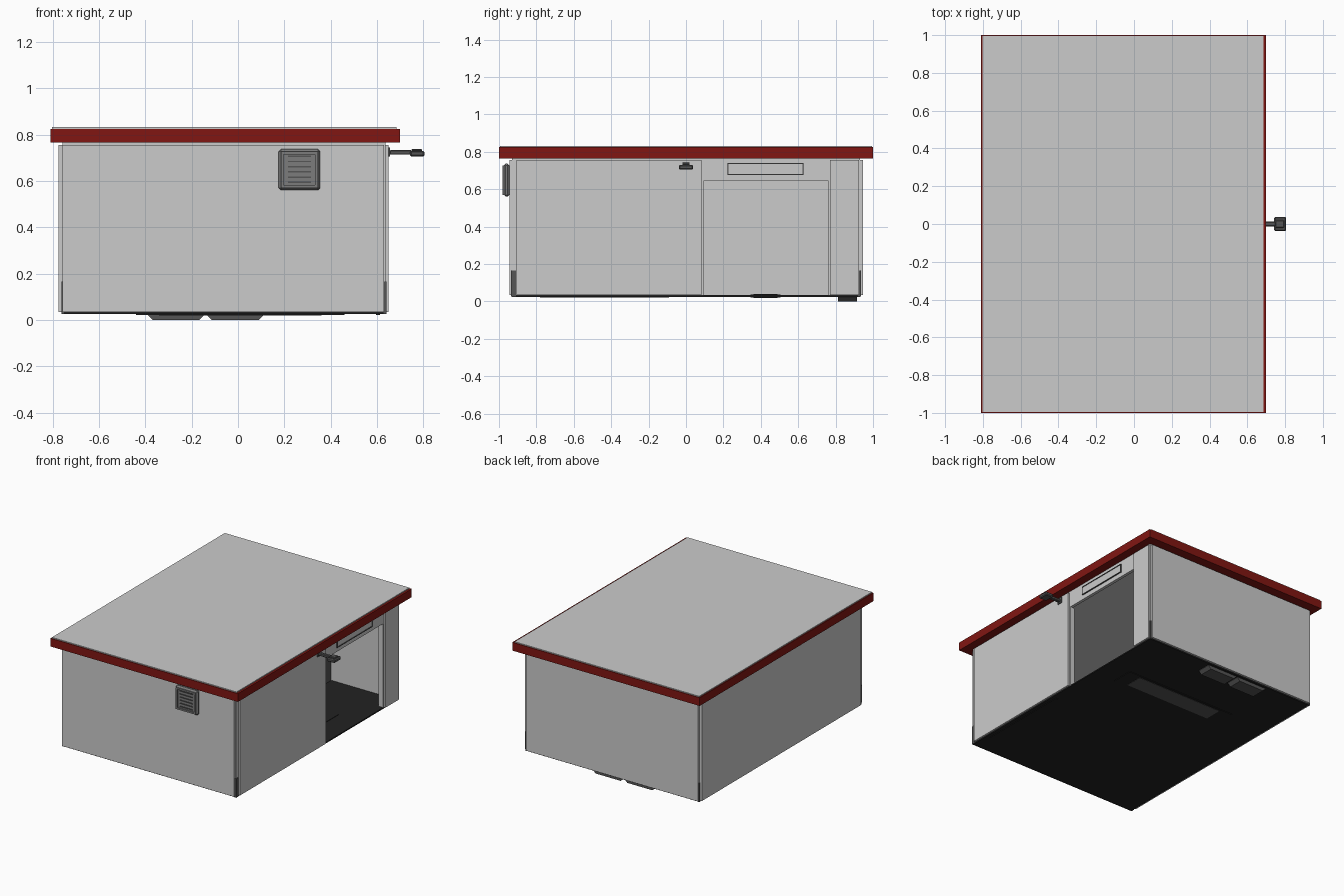
import bpy, bmesh

if "Cube" in bpy.data.objects:
    bpy.data.objects.remove(bpy.data.objects["Cube"])


def material(name, rgb):
    m = bpy.data.materials.new(name)
    m.diffuse_color = (*rgb, 1)
    m.use_nodes = True
    m.node_tree.nodes["Principled BSDF"].inputs["Base Color"].default_value = m.diffuse_color
    return m


RED = material("red_trim", (0.22, 0.008, 0.006))
BLACK = material("dark_floor", (0.016, 0.016, 0.016))
DARK = material("dark_metal", (0.09, 0.09, 0.09))
METAL = material("grey_metal", (0.2, 0.2, 0.2))


def finish(bm, name, mat=None):
    bmesh.ops.recalc_face_normals(bm, faces=bm.faces)
    me = bpy.data.meshes.new(name)
    bm.to_mesh(me)
    bm.free()
    ob = bpy.data.objects.new(name, me)
    bpy.context.collection.objects.link(ob)
    if mat:
        me.materials.append(mat)
    return ob


def box(name, x, y, z, mat=None, bevel=0):
    bm = bmesh.new()
    bmesh.ops.create_cube(bm, size=1)
    for v in bm.verts:
        for i, (a, b) in enumerate((x, y, z)):
            v.co[i] = a if v.co[i] < 0 else b
    if bevel:
        bmesh.ops.bevel(bm, geom=bm.edges[:], offset=bevel, segments=1, affect='EDGES')
    return finish(bm, name, mat)


def extrude_y(name, profile, y, mat):
    """Extrude an x-z outline along y."""
    bm = bmesh.new()
    f = bm.faces.new([bm.verts.new((px, y[0], pz)) for px, pz in profile])
    ext = bmesh.ops.extrude_face_region(bm, geom=[f])
    for v in ext["geom"]:
        if isinstance(v, bmesh.types.BMVert):
            v.co.y = y[1]
    return finish(bm, name, mat)


# Floor and inner shell; the right shell leaves a doorway
box("floor", (-0.757, 0.637), (-0.93, 0.93), (0.025, 0.034), BLACK)
SHELL = (0.034, 0.77)
box("left_shell", (-0.757, -0.742), (-0.93, 0.93), SHELL)
box("front_shell", (-0.742, 0.637), (-0.93, -0.915), SHELL)
box("back_shell", (-0.742, 0.637), (0.915, 0.93), SHELL)
box("right_shell_long", (0.615, 0.637), (-0.915, 0.085), SHELL)
box("right_shell_short", (0.615, 0.637), (0.77, 0.915), SHELL)
box("door_lintel", (0.615, 0.637), (0.085, 0.77), (0.645, 0.77))
box("ceiling", (-0.742, 0.615), (-0.915, 0.915), (0.755, 0.764))

# Outer cladding panels
CLAD = (0.034, 0.755)
box("left_panel", (-0.775, -0.757), (-0.905, 0.925), CLAD)
box("right_panel_long", (0.637, 0.65), (-0.905, 0.082), CLAD)
box("right_panel_short", (0.637, 0.65), (0.77, 0.925), CLAD)
for name, s in (("front", -1), ("back", 1)):
    box(name + "_panel", (-0.757, 0.63), tuple(sorted((0.93 * s, 0.945 * s))), CLAD)

# Dark guards at the foot of each corner
for sx, xs in (("left", (-0.762, -0.752)), ("right", (0.628, 0.641))):
    for sy, ys in (("front", (-0.935, -0.91)), ("back", (0.92, 0.935))):
        box(f"{sy}_{sx}_corner_guard", xs, ys, (0.026, 0.165), DARK)

# Door reveal trim
for name, ys in (("left", (0.085, 0.093)), ("right", (0.762, 0.77))):
    box("door_jamb_" + name, (0.6, 0.637), ys, (0.034, 0.645))

# Roof with red edging
box("roof_trim", (-0.81, 0.70), (-1, 1), (0.765, 0.825), RED)
box("roof_sheet", (-0.803, 0.685), (-0.995, 0.995), (0.825, 0.832))

# Blank sign: dark frame bars around a grey plate
box("sign_plate", (0.637, 0.642), (0.225, 0.625), (0.682, 0.734))
for i, z in enumerate((0.677, 0.734)):
    box(f"sign_bar_{i}", (0.637, 0.646), (0.222, 0.628), (z, z + 0.005), DARK)
for i, y in enumerate((0.222, 0.623)):
    box(f"sign_end_{i}", (0.637, 0.646), (y, y + 0.005), (0.682, 0.734), DARK)

# Lamp: arm, wall plate and faceted shade
box("lamp_wall_plate", (0.65, 0.657), (-0.02, 0.02), (0.705, 0.745), DARK)
box("lamp_arm", (0.655, 0.75), (-0.012, 0.012), (0.713, 0.733), DARK, 0.004)
box("lamp_shade", (0.742, 0.805), (-0.038, 0.038), (0.705, 0.73), DARK, 0.006)
box("lamp_cap", (0.75, 0.795), (-0.02, 0.02), (0.728, 0.738), DARK, 0.003)

# Vent with raised border and louvre slats
box("vent_housing", (0.175, 0.355), (-0.974, -0.944), (0.56, 0.737), METAL, 0.01)
for i, x in enumerate((0.185, 0.333)):
    box(f"vent_border_side_{i}", (x, x + 0.012), (-0.982, -0.97), (0.57, 0.727), METAL)
for i, z in enumerate((0.57, 0.715)):
    box(f"vent_border_bar_{i}", (0.197, 0.333), (-0.982, -0.97), (z, z + 0.012), METAL)
for i in range(6):
    z = 0.591 + i * 0.0225
    box(f"vent_slat_{i}", (0.215, 0.315), (-0.98, -0.972), (z, z + 0.006), DARK)

# Chamfered storage bins at the back, poking under the floor
for i, cx in enumerate((-0.267, -0.012)):
    w, c = 0.123, 0.022
    extrude_y(f"storage_bin_{i}",
              [(cx - w + c, 0.0), (cx + w - c, 0.0), (cx + w, c), (cx + w, 0.24),
               (cx + w - c, 0.262), (cx - w + c, 0.262), (cx - w, 0.24), (cx - w, c)],
              (0.812, 0.914), DARK)

# Floor pit cover and skirting under the side wall
box("pit_cover", (-0.44, 0.46), (0.345, 0.505), (0.021, 0.037), BLACK)
box("pit_cover_panel", (-0.34, 0.36), (0.36, 0.49), (0.019, 0.039), DARK)
box("wall_skirting", (0.595, 0.612), (-0.78, -0.09), (0.021, 0.06), BLACK)
